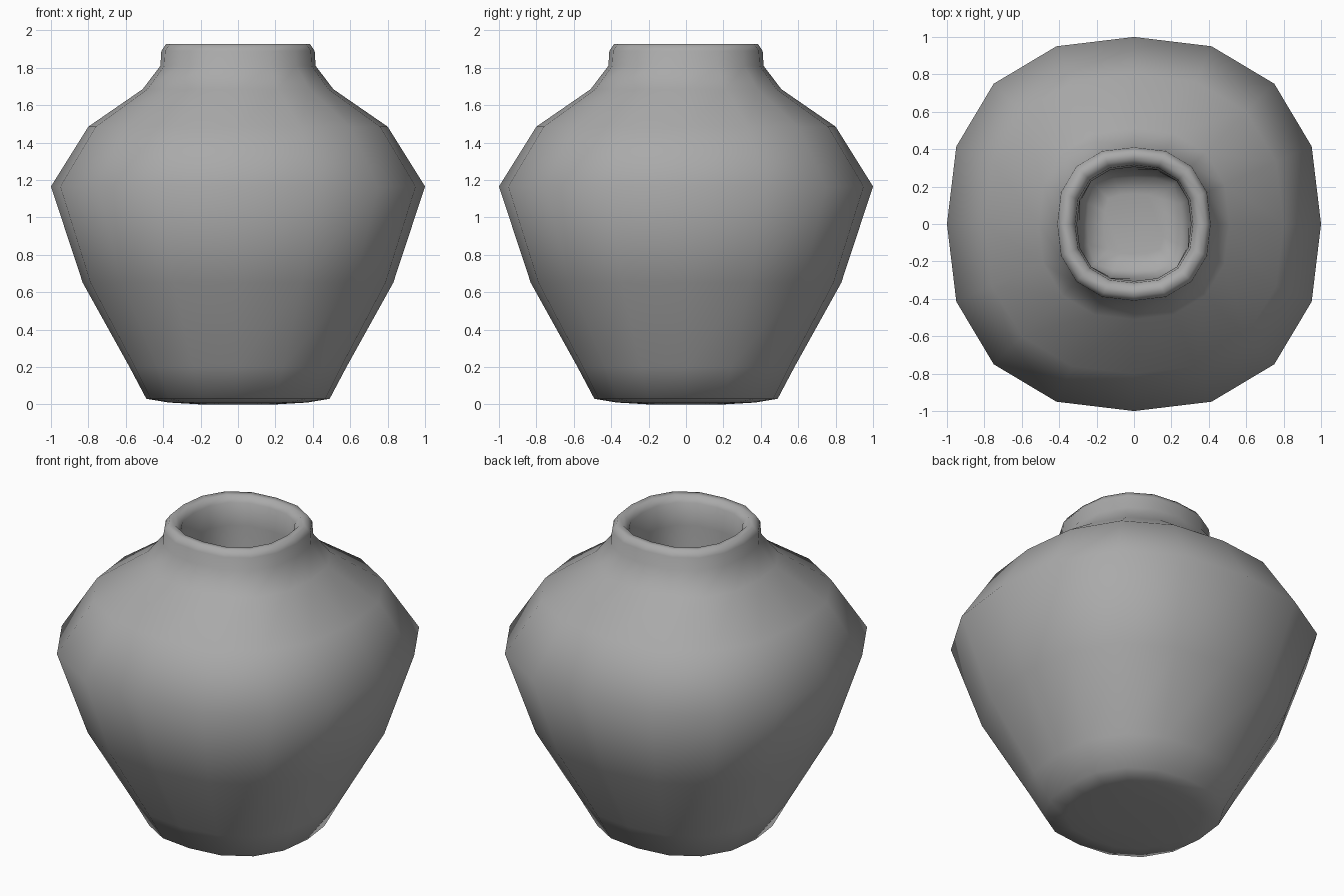
import bpy, bmesh

cube = bpy.data.objects.get("Cube")
if cube:
    bpy.data.objects.remove(cube, do_unlink=True)

# One plain clay colour
clay = bpy.data.materials.new("grey clay")
clay.use_nodes = True
colour = (0.4, 0.4, 0.4, 1)
clay.diffuse_color = colour
clay.node_tree.nodes["Principled BSDF"].inputs["Base Color"].default_value = colour

# Rounded-square cross-sections: one quarter, repeated by quarter turns
ROUND = [(1, 0), (0.95, 0.415), (0.75, 0.75), (0.415, 0.95)]
SQUARE = [(1, 0), (0.98, 0.43), (0.85, 0.85), (0.43, 0.98)]


def section(quarter):
    points = list(quarter)
    for turn in range(3):
        points += [(-y, x) for x, y in points[-4:]]
    return points


# Half width and height, from the underside over the rim into the well
outside = [(0.2, 0), (0.37, 0.01), (0.49, 0.03), (0.58, 0.2), (0.83, 0.65),
           (1, 1.165), (0.8, 1.485), (0.51, 1.685), (0.415, 1.81),
           (0.41, 1.89), (0.385, 1.927), (0.345, 1.925), (0.315, 1.89)]
well = [(0.305, 1.75), (0.29, 0.85), (0.25, 0.72), (0.16, 0.7)]

bm = bmesh.new()
rings = []
for profile, quarter in ((outside, ROUND), (well, SQUARE)):
    for width, z in profile:
        shape = section(ROUND if z > 1.5 else quarter)
        rings.append([bm.verts.new((x * width, y * width, z)) for x, y in shape])

# Walls between neighbouring rings
for low, high in zip(rings, rings[1:]):
    for i in range(len(low)):
        j = (i + 1) % len(low)
        bm.faces.new((low[i], low[j], high[j], high[i]))

# Underside and well floor
bm.faces.new(rings[0][::-1])
bm.faces.new(rings[-1])
for face in bm.faces:
    face.smooth = True
bmesh.ops.recalc_face_normals(bm, faces=bm.faces[:])

mesh = bpy.data.meshes.new("vase")
bm.to_mesh(mesh)
bm.free()
mesh.materials.append(clay)
vase = bpy.data.objects.new("vase", mesh)
bpy.context.collection.objects.link(vase)
